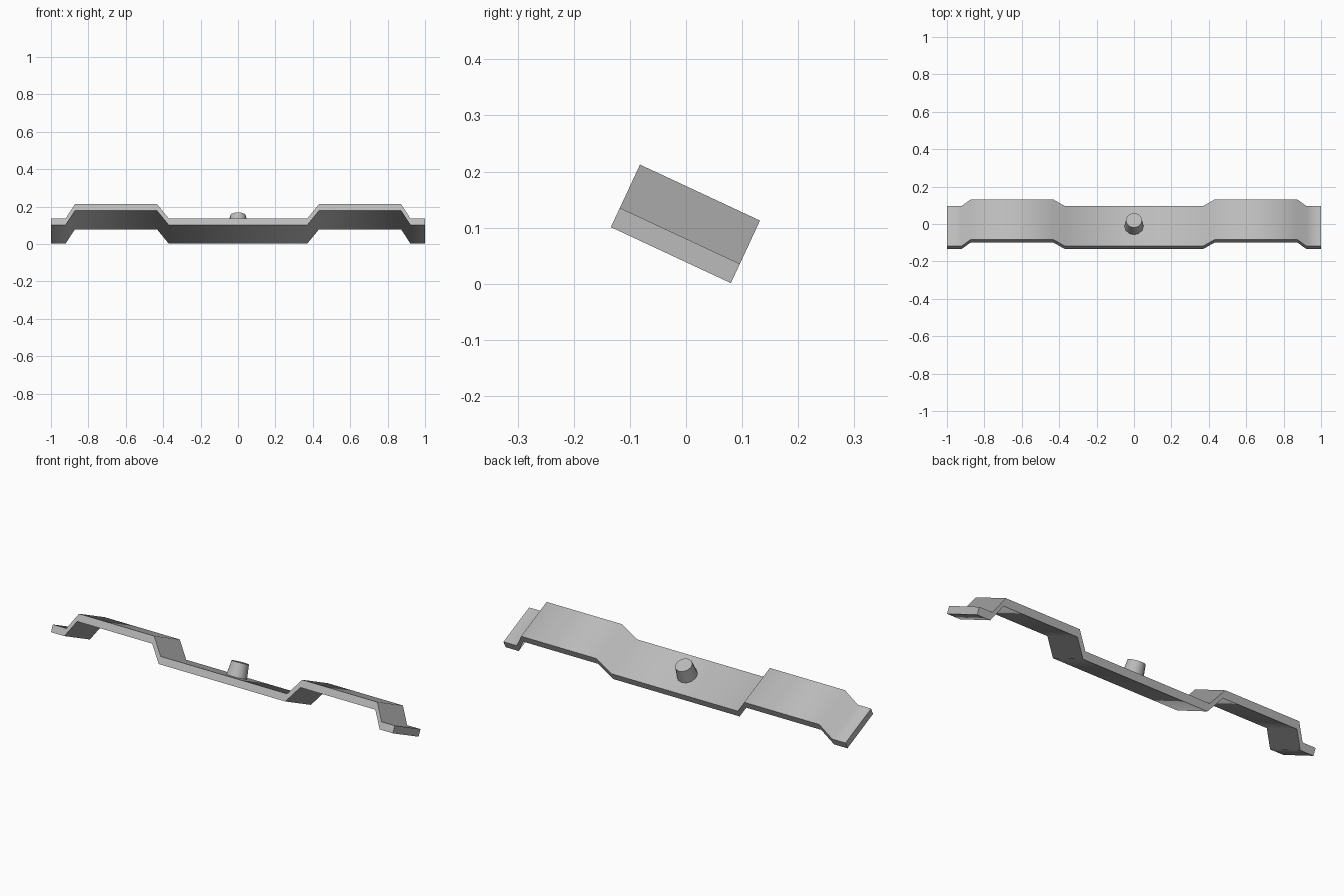
import bpy, bmesh, math
from mathutils import Matrix, Vector

cube = bpy.data.objects.get("Cube")
if cube:
    bpy.data.objects.remove(cube, do_unlink=True)

WIDTH, THICK, RISE = 0.236, 0.038, 0.085
TILT = math.radians(-25)

metal = bpy.data.materials.new("grey metal")
metal.use_nodes = True
GREY = (0.5, 0.5, 0.5, 1)
metal.diffuse_color = GREY
metal.node_tree.nodes["Principled BSDF"].inputs["Base Color"].default_value = GREY

# whole part leans forward about the x axis
lean = Matrix.Translation((0, -0.027, 0.051)) @ Matrix.Rotation(TILT, 4, "X")


def finish(name, bm):
    bmesh.ops.recalc_face_normals(bm, faces=bm.faces)
    bm.transform(lean)
    mesh = bpy.data.meshes.new(name)
    bm.to_mesh(mesh)
    bm.free()
    mesh.materials.append(metal)
    obj = bpy.data.objects.new(name, mesh)
    bpy.context.collection.objects.link(obj)
    bpy.ops.object.select_all(action="DESELECT")
    obj.select_set(True)
    bpy.context.view_layer.objects.active = obj
    bpy.ops.object.shade_smooth_by_angle(angle=math.radians(65))
    return obj


# bent strip: mirrored centre line, swept across the width
half = [(0.37, 0), (0.433, RISE), (0.872, RISE), (0.922, 0), (1, 0)]
line = [(-x, z) for x, z in reversed(half)] + half
bm = bmesh.new()
rings = []
for x, z in line:
    corners = [(-1, 0), (1, 0), (1, THICK), (-1, THICK)]
    rings.append([bm.verts.new((x, s * WIDTH / 2, z + t)) for s, t in corners])
for a, b in zip(rings, rings[1:]):
    for i in range(4):
        j = (i + 1) % 4
        bm.faces.new((a[i], a[j], b[j], b[i]))
bm.faces.new(rings[0])
bm.faces.new(rings[-1])
finish("bent_strip", bm)

# tapered stud on the middle of the strip
HEIGHT = 0.072
bm = bmesh.new()
bmesh.ops.create_cone(bm, cap_ends=True, segments=12, radius1=0.051, radius2=0.043,
                      depth=HEIGHT,
                      matrix=Matrix.Translation(Vector((0, 0, THICK + HEIGHT / 2))))
finish("centre_stud", bm)
